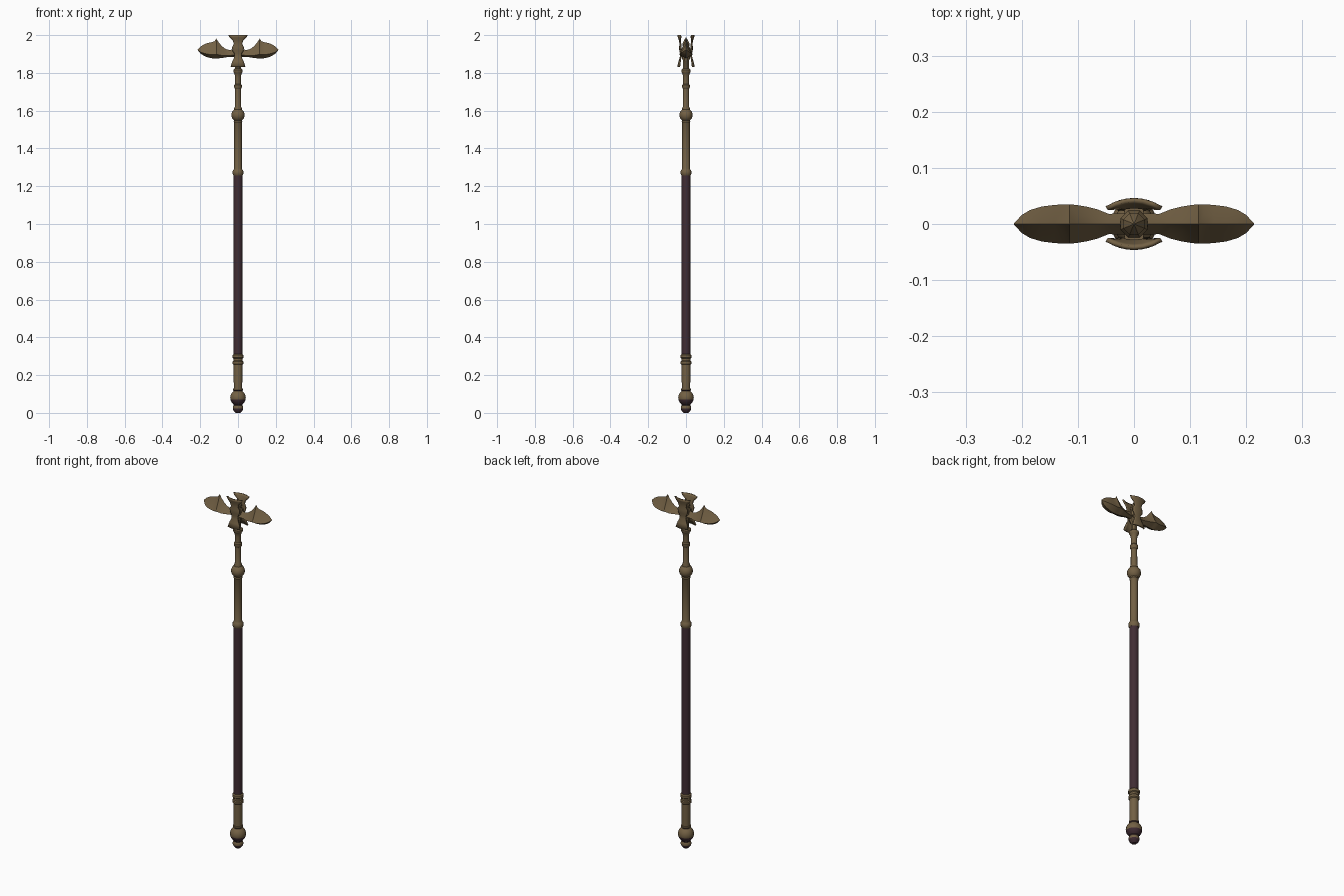
import bpy, bmesh, math

if "Cube" in bpy.data.objects:
    bpy.data.objects.remove(bpy.data.objects["Cube"])


def material(name, col):
    m = bpy.data.materials.new(name)
    m.diffuse_color = (*col, 1)
    m.use_nodes = True
    m.node_tree.nodes["Principled BSDF"].inputs["Base Color"].default_value = m.diffuse_color
    return m


BRASS = material("aged brass", (0.17, 0.118, 0.058))
GRIP = material("dark plum leather", (0.052, 0.026, 0.034))


def finish(name, bm, mats, angle=35):
    bmesh.ops.recalc_face_normals(bm, faces=bm.faces)
    me = bpy.data.meshes.new(name)
    bm.to_mesh(me)
    bm.free()
    ob = bpy.data.objects.new(name, me)
    bpy.context.collection.objects.link(ob)
    for m in mats:
        me.materials.append(m)
    bpy.ops.object.select_all(action='DESELECT')
    bpy.context.view_layer.objects.active = ob
    ob.select_set(True)
    bpy.ops.object.shade_smooth_by_angle(angle=math.radians(angle))
    return ob


def lathe(name, profile, mats, n=12):
    """Revolve (radius, z) points about the z axis, with closed ends."""
    bm = bmesh.new()
    rings = [[bm.verts.new((r * math.cos(2 * math.pi * (i + .5) / n),
                            r * math.sin(2 * math.pi * (i + .5) / n), z))
              for i in range(n)] for r, z in profile]
    for a, b in zip(rings, rings[1:]):
        for i in range(n):
            j = (i + 1) % n
            bm.faces.new((a[i], a[j], b[j], b[i]))
    bm.faces.new(rings[0])
    bm.faces.new(rings[-1])
    return finish(name, bm, mats)


def ball(z, r, a0, a1, steps=8):
    return [(r * math.cos(a), z + r * math.sin(a)) for a in
            (math.radians(a0 + (a1 - a0) * i / steps) for i in range(steps + 1))]


# pommel: foot and ball, plum on the undersides
pommel = lathe("pommel", [(.012, 0), (.024, .012), (.028, .022), (.027, .034), (.023, .04)]
               + ball(.08, .042, -55, 58) + [(.026, .12), (.026, .128), (.023, .13)],
               [BRASS, GRIP], 16)
for p in pommel.data.polygons:
    if p.normal.z < -0.15:
        p.material_index = 1

# lower sleeve with two collar rings
lathe("lower_sleeve", [(.023, .12), (.024, .255), (.029, .26), (.029, .272), (.025, .277),
                       (.025, .288), (.030, .292), (.030, .306), (.024, .312)], [BRASS])
lathe("grip", [(.024, .305), (.024, 1.265)], [GRIP])

# upper sleeve, knob and slim neck
lathe("upper_sleeve", [(.025, 1.258), (.029, 1.266), (.029, 1.28), (.024, 1.288), (.021, 1.295),
                       (.021, 1.535), (.024, 1.54), (.022, 1.55)], [BRASS])
lathe("knob", ball(1.577, .036, -62, 62), [BRASS], 16)
lathe("neck", [(.02, 1.6), (.021, 1.612), (.017, 1.622), (.016, 1.715), (.021, 1.722),
               (.021, 1.736), (.016, 1.742), (.0155, 1.775), (.018, 1.79), (.022, 1.8),
               (.026, 1.806), (.026, 1.816), (.018, 1.823)], [BRASS])

# head core with pointed finial
lathe("head_core", [(.017, 1.82), (.017, 1.865), (.024, 1.88), (.026, 1.9), (.026, 1.925),
                    (.018, 1.94), (.021, 1.952), (.012, 1.972), (.001, 1.988)], [BRASS], 8)

# pair of wing blades: x, top ridge z, keel z, half thickness
stations = [(0, 1.93, 1.885, .02), (.045, 1.921, 1.885, .018), (.065, 1.926, 1.882, .026),
            (.085, 1.941, 1.879, .031), (.103, 1.963, 1.877, .034), (.115, 1.982, 1.876, .035),
            (.124, 1.968, 1.876, .035), (.142, 1.962, 1.878, .034), (.165, 1.957, 1.884, .031),
            (.185, 1.948, 1.893, .025), (.2, 1.938, 1.904, .016), (.214, 1.924, 1.921, .001)]
for side, label in ((1, "right"), (-1, "left")):
    bm = bmesh.new()
    rings = []
    for x, t, b, w in stations:
        h = t - b
        sec = [(0, t), (.45 * w, b + .6 * h), (w, b + .22 * h), (0, b),
               (-w, b + .22 * h), (-.45 * w, b + .6 * h)]
        rings.append([bm.verts.new((side * x, y, z)) for y, z in sec])
    for a, b in zip(rings, rings[1:]):
        for i in range(6):
            j = (i + 1) % 6
            bm.faces.new((a[i], a[j], b[j], b[i]))
    bm.faces.new(rings[0])
    bm.faces.new(rings[-1])
    finish(label + "_wing_blade", bm, [BRASS], 30)

# curved hourglass plates front and back: z, half width, distance from axis
plate = [(1.832, .038, .043), (1.86, .029, .036), (1.885, .018, .029), (1.902, .018, .028),
         (1.918, .029, .032), (1.936, .030, .033), (1.953, .021, .031), (1.972, .027, .034),
         (1.988, .043, .039), (2.0, .049, .043)]
for side, label in ((-1, "front"), (1, "back")):
    bm = bmesh.new()
    rows = [[bm.verts.new((w * u, side * (d - 6 * (w * u) ** 2), z))
             for u in (-1, -.67, -.33, 0, .33, .67, 1)] for z, w, d in plate]
    for a, b in zip(rows, rows[1:]):
        for i in range(6):
            bm.faces.new((a[i], a[i + 1], b[i + 1], b[i]))
    ob = finish(label + "_plate", bm, [BRASS])
    mod = ob.modifiers.new("thickness", 'SOLIDIFY')
    mod.thickness = .007
    mod.offset = 0

# small boss tying the plates to the core
bm = bmesh.new()
bmesh.ops.create_cube(bm, size=1)
for v in bm.verts:
    v.co = (v.co.x * .034, v.co.y * .058, 1.905 + v.co.z * .04)
finish("plate_boss", bm, [BRASS])
